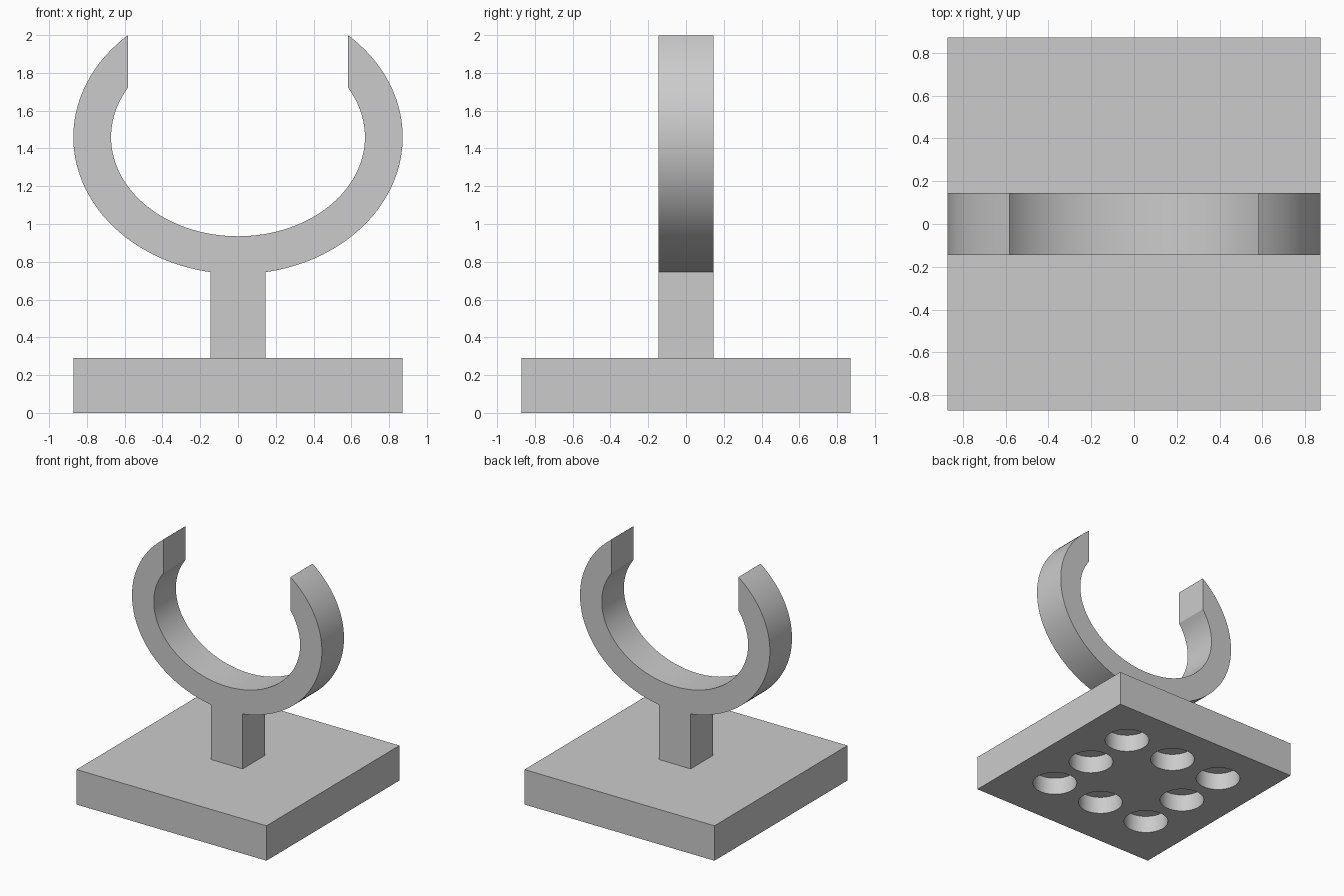
import bpy
import bmesh
from math import cos, sin, acos, asin, pi, radians

cube = bpy.data.objects.get("Cube")
if cube:
    bpy.data.objects.remove(cube, do_unlink=True)

HALF = 0.872           # half width of the base
BASE_H = 0.29          # base thickness
ARM = 0.145            # half width of post and ring band
GAP = 0.583            # half width of the ring opening
RING_Z = 1.46          # ring centre height
OUTER = (HALF, 0.725)  # ellipse radii
INNER = (0.672, 0.525)

grey = bpy.data.materials.new("plain_grey")
grey.use_nodes = True
colour = (0.6, 0.6, 0.6, 1)
grey.diffuse_color = colour
grey.node_tree.nodes["Principled BSDF"].inputs["Base Color"].default_value = colour


def make_object(name, bm):
    bmesh.ops.recalc_face_normals(bm, faces=bm.faces[:])
    mesh = bpy.data.meshes.new(name)
    bm.to_mesh(mesh)
    bm.free()
    obj = bpy.data.objects.new(name, mesh)
    bpy.context.collection.objects.link(obj)
    mesh.materials.append(grey)
    return obj


def arc(radii, start, end, steps):
    angles = [start + (end - start) * i / steps for i in range(steps + 1)]
    return [(radii[0] * cos(a), RING_Z + radii[1] * sin(a)) for a in angles]


def smooth(obj):
    bpy.ops.object.select_all(action="DESELECT")
    obj.select_set(True)
    bpy.context.view_layer.objects.active = obj
    bpy.ops.object.shade_smooth_by_angle(angle=radians(30))


# Base plate
bm = bmesh.new()
bmesh.ops.create_cube(bm, size=1)
bmesh.ops.scale(bm, vec=(2 * HALF, 2 * HALF, BASE_H), verts=bm.verts[:])
bmesh.ops.translate(bm, vec=(0, 0, BASE_H / 2), verts=bm.verts[:])
base = make_object("base_plate", bm)

# Blind round sockets underneath: a ring of eight around a solid middle
DEPTH = 0.145
bm = bmesh.new()
for i in (-1, 0, 1):
    for j in (-1, 0, 1):
        if i or j:
            peg = bmesh.ops.create_cone(bm, cap_ends=True, segments=48, radius1=0.172,
                                        radius2=0.172, depth=2 * DEPTH)
            bmesh.ops.translate(bm, vec=(0.466 * i, 0.03 + 0.44 * j, 0), verts=peg["verts"])
cutter = make_object("socket_cutter", bm)
cutter.hide_render = True

cut = base.modifiers.new("sockets", "BOOLEAN")
cut.operation = "DIFFERENCE"
cut.solver = "EXACT"
cut.object = cutter
bpy.context.view_layer.objects.active = base
bpy.ops.object.modifier_apply(modifier=cut.name)
bpy.data.objects.remove(cutter, do_unlink=True)
smooth(base)

# Open ring and post, one outline extruded front to back
right_half = arc(OUTER, -acos(ARM / OUTER[0]), acos(GAP / OUTER[0]), 48)
inside = acos(GAP / INNER[0])
inner_arc = arc(INNER, inside, -pi - inside, 80)
left_half = [(-x, z) for x, z in reversed(right_half)]
outline = [(-ARM, BASE_H), (ARM, BASE_H)] + right_half + inner_arc + left_half

bm = bmesh.new()
face = bm.faces.new([bm.verts.new((x, -ARM, z)) for x, z in outline])
side = bmesh.ops.extrude_face_region(bm, geom=[face], use_keep_orig=True)
moved = [v for v in side["geom"] if isinstance(v, bmesh.types.BMVert)]
bmesh.ops.translate(bm, vec=(0, 2 * ARM, 0), verts=moved)
smooth(make_object("open_ring_and_post", bm))
